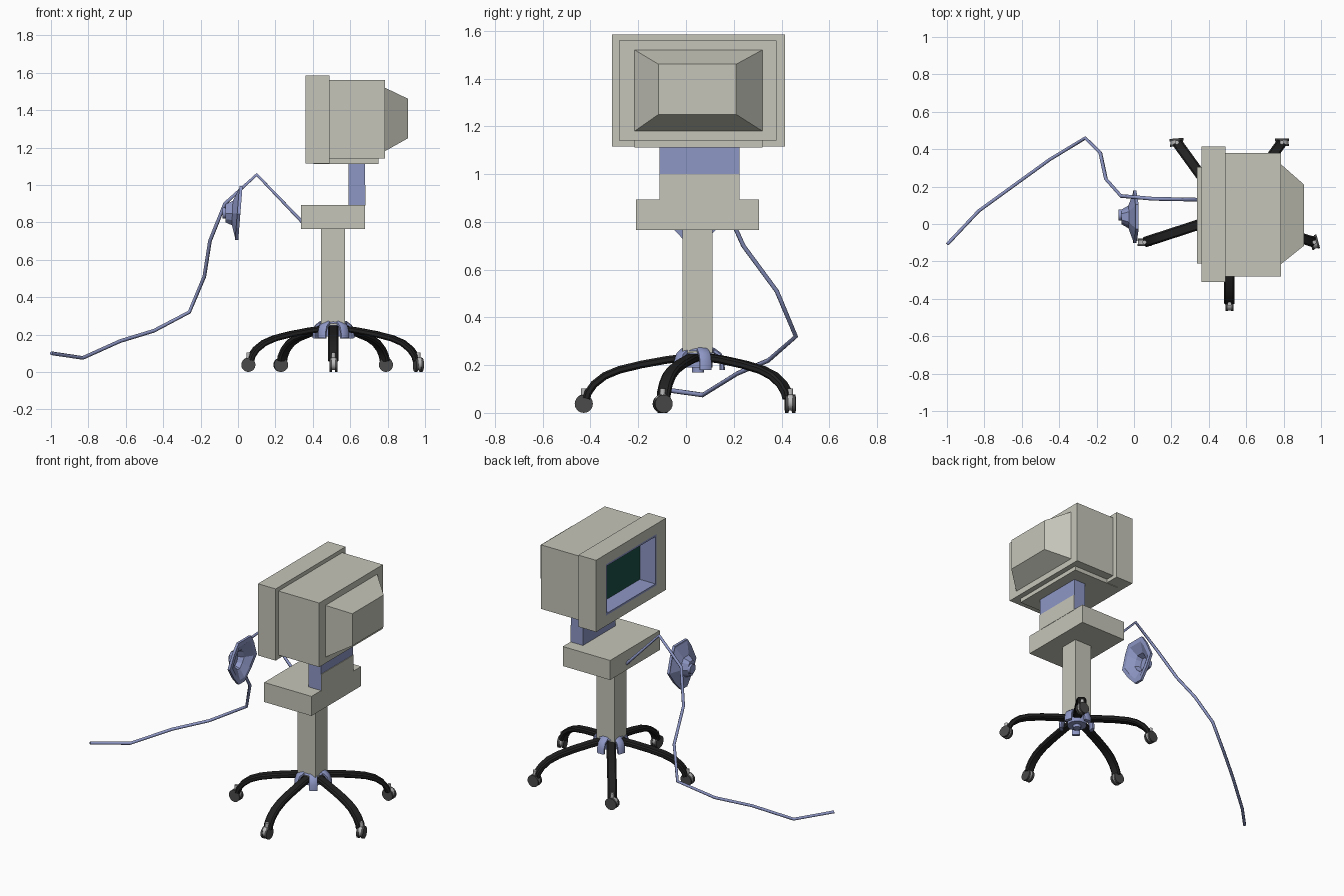
import bpy, bmesh, math
from mathutils import Vector, Matrix

if "Cube" in bpy.data.objects:
    bpy.data.objects.remove(bpy.data.objects["Cube"])


def mat(name, rgb):
    m = bpy.data.materials.new(name)
    m.diffuse_color = (*rgb, 1)
    m.use_nodes = True
    m.node_tree.nodes["Principled BSDF"].inputs["Base Color"].default_value = m.diffuse_color
    return m


BEIGE = mat("beige", (0.56, 0.56, 0.49))
BLUE = mat("blue", (0.27, 0.31, 0.56))
BLACK = mat("black", (0.015, 0.015, 0.015))
DARK = mat("dark_grey", (0.07, 0.07, 0.07))
GREEN = mat("dark_green", (0.01, 0.08, 0.06))
SILVER = mat("light_grey", (0.5, 0.5, 0.5))


def finish(name, bm, material, smooth=False):
    bmesh.ops.recalc_face_normals(bm, faces=bm.faces)
    me = bpy.data.meshes.new(name)
    bm.to_mesh(me)
    bm.free()
    me.materials.append(material)
    ob = bpy.data.objects.new(name, me)
    bpy.context.collection.objects.link(ob)
    if smooth:
        bpy.context.view_layer.objects.active = ob
        ob.select_set(True)
        bpy.ops.object.shade_smooth_by_angle(angle=math.radians(40))
        ob.select_set(False)
    return ob


def loft(name, rings, material, caps=(True, True), smooth=False):
    """Skin a list of closed rings that share a point count."""
    bm = bmesh.new()
    vs = [[bm.verts.new(p) for p in r] for r in rings]
    n = len(vs[0])
    for a, b in zip(vs, vs[1:]):
        for i in range(n):
            j = (i + 1) % n
            bm.faces.new((a[i], a[j], b[j], b[i]))
    if caps[0]:
        bm.faces.new(vs[0])
    if caps[1]:
        bm.faces.new(vs[-1])
    return finish(name, bm, material, smooth)


def rect(x, y0, y1, z0, z1):
    return [(x, y0, z0), (x, y1, z0), (x, y1, z1), (x, y0, z1)]


def box(name, x, y, z, material):
    return loft(name, [rect(x[0], *y, *z), rect(x[1], *y, *z)], material)


def radial_sweep(name, path, width, thick, angle, material):
    """Sweep a rounded strip along an (r, z) path around the stand axis."""
    out, side = Vector((math.cos(angle), math.sin(angle), 0)), Vector((-math.sin(angle), math.cos(angle), 0))
    up, rings = Vector((0, 0, 1)), []
    for i, (r, z) in enumerate(path):
        a, b = path[max(i - 1, 0)], path[min(i + 1, len(path) - 1)]
        t = Vector((b[0] - a[0], b[1] - a[1])).normalized()
        nrm = up * t.x - out * t.y
        c = HUB + out * r + up * z
        rings.append([c + side * u * width / 2 + nrm * v * thick / 2 for u, v in SECTION])
    return loft(name, rings, material, smooth=True)


def cylinder(name, centre, radius, depth, material, rot=Matrix(), r2=None):
    bm = bmesh.new()
    bmesh.ops.create_cone(bm, cap_ends=True, segments=20, radius1=radius,
                          radius2=radius if r2 is None else r2, depth=depth,
                          matrix=Matrix.Translation(centre) @ rot)
    return finish(name, bm, material, True)


# monitor housing, with a recessed screen facing -x
OPEN = (-0.20, 0.30, 1.195, 1.505)
FRAME = (-0.213, 0.313, 1.182, 1.518)
OUTER = (-0.31, 0.415, 1.115, 1.585)
loft("monitor_bezel", [rect(0.49, *OUTER), rect(0.362, *OUTER), rect(0.362, *FRAME)],
     BEIGE, (True, False))
loft("screen_recess", [rect(0.362, *FRAME), rect(0.362, *OPEN), rect(0.475, *OPEN)],
     BLUE, (False, False))
loft("screen", [rect(0.475, *OPEN), rect(0.485, *OPEN)], GREEN)
box("monitor_body", (0.49, 0.785), (-0.28, 0.38), (1.14, 1.56), BEIGE)
loft("monitor_back", [rect(0.785, -0.215, 0.32, 1.18, 1.52),
                      rect(0.91, -0.115, 0.21, 1.25, 1.46)], BEIGE)
box("monitor_foot_plate", (0.405, 0.75), (-0.215, 0.32), (1.112, 1.14), BEIGE)

# neck, control box and column
box("neck", (0.59, 0.678), (-0.11, 0.225), (0.89, 1.113), BLUE)
box("neck_back_panel", (0.678, 0.682), (-0.11, 0.225), (0.89, 1.0), BEIGE)
box("control_box", (0.337, 0.68), (-0.21, 0.305), (0.765, 0.893), BEIGE)
box("column", (0.443, 0.573), (-0.015, 0.11), (0.25, 0.766), BEIGE)

# five-star base: legs, hub lugs and casters
HUB = Vector((0.51, 0.05, 0))
SECTION = [(-1, -0.5), (-0.7, -1), (0.7, -1), (1, -0.5), (1, 0.5), (0.7, 1), (-0.7, 1), (-1, 0.5)]
LEG = [(0.03, 0.235), (0.13, 0.222), (0.24, 0.202), (0.33, 0.18), (0.39, 0.155),
       (0.435, 0.12), (0.46, 0.085), (0.467, 0.06)]
LUG = [(0.02, 0.268), (0.065, 0.262), (0.09, 0.243), (0.1, 0.215), (0.102, 0.18)]
CASTER_TURN = [90, 90, 95, 0, 15]
for i, deg in enumerate((54, 198, 126, 270, 342)):
    a = math.radians(deg)
    radial_sweep(f"leg_{i}", LEG, 0.056, 0.032, a, BLACK)
    radial_sweep(f"hub_lug_{i}", LUG, 0.05, 0.022, a + math.radians(36), BLUE)
    c = HUB + Vector((math.cos(a), math.sin(a), 0)) * 0.478 + Vector((0, 0, 0.038))
    t = math.radians(CASTER_TURN[i])
    axis = Vector((math.cos(t), math.sin(t), 0))
    rot = axis.to_track_quat('Z', 'Y').to_matrix().to_4x4()
    for s in (-1, 1):
        cylinder(f"caster_wheel_{i}_{s}", c + axis * 0.0145 * s, 0.038, 0.013, DARK, rot)
    cylinder(f"caster_hood_{i}", c + Vector((0, 0, 0.006)), 0.034, 0.02, SILVER, rot)
    cylinder(f"caster_stem_{i}", c + Vector((0, 0, 0.04)), 0.011, 0.05, SILVER)
cylinder("hub_body", HUB + Vector((0, 0, 0.225)), 0.06, 0.07, BLUE)
cylinder("hub_cap", HUB + Vector((0, 0, 0.269)), 0.075, 0.02, BLUE, r2=0.055)
cylinder("hub_pin", HUB + Vector((0, 0, 0.19)), 0.025, 0.04, BLUE)

# hollow breathing mask: teardrop rim narrowing to a port
TEAR = [(0.065, 0.145), (0.1, 0.09), (0.14, -0.005), (0.09, -0.08), (0.03, -0.145)]
TEAR = TEAR + [(-y, z) for y, z in reversed(TEAR)]


def mask_ring(x, s, dz=0.0, tilt=0.08, port=0.0):
    pts = []
    for y, z in TEAR:
        k = math.hypot(y, z)
        y2, z2 = s * y * (1 - port) + 0.038 * y / k * port, s * z * (1 - port) + 0.05 * z / k * port
        pts.append((x + tilt * z2, 0.038 + y2, 0.85 + dz + z2))
    return pts


loft("mask", [mask_ring(-0.068, 1, 0, 0, 0.99), mask_ring(-0.03, 0.5, 0, 0.04, 0.3),
              mask_ring(-0.004, 0.93), mask_ring(-0.004, 1), mask_ring(0.013, 1),
              mask_ring(0.013, 0.8), mask_ring(-0.02, 0.45, 0, 0.04, 0.3),
              mask_ring(-0.055, 0.7, 0, 0, 0.99)], BLUE)
cylinder("mask_port", (-0.07, 0.048, 0.85), 0.03, 0.025, BLUE, Matrix.Rotation(math.pi / 2, 4, 'Y'))

# hose from the box through the mask and out along the floor
HOSE = [(0.345, 0.13, 0.80), (0.10, 0.135, 1.055), (-0.07, 0.15, 0.90), (-0.15, 0.24, 0.70),
        (-0.18, 0.38, 0.51), (-0.26, 0.46, 0.32), (-0.45, 0.345, 0.22), (-0.63, 0.215, 0.165),
        (-0.83, 0.07, 0.075), (-0.998, -0.108, 0.10)]
cu = bpy.data.curves.new("hose", 'CURVE')
cu.dimensions = '3D'
cu.bevel_depth = 0.01
cu.bevel_resolution = 1
cu.use_fill_caps = True
sp = cu.splines.new('POLY')
sp.points.add(len(HOSE) - 1)
for p, co in zip(sp.points, HOSE):
    p.co = (*co, 1)
cu.materials.append(BLUE)
bpy.context.collection.objects.link(bpy.data.objects.new("hose", cu))
